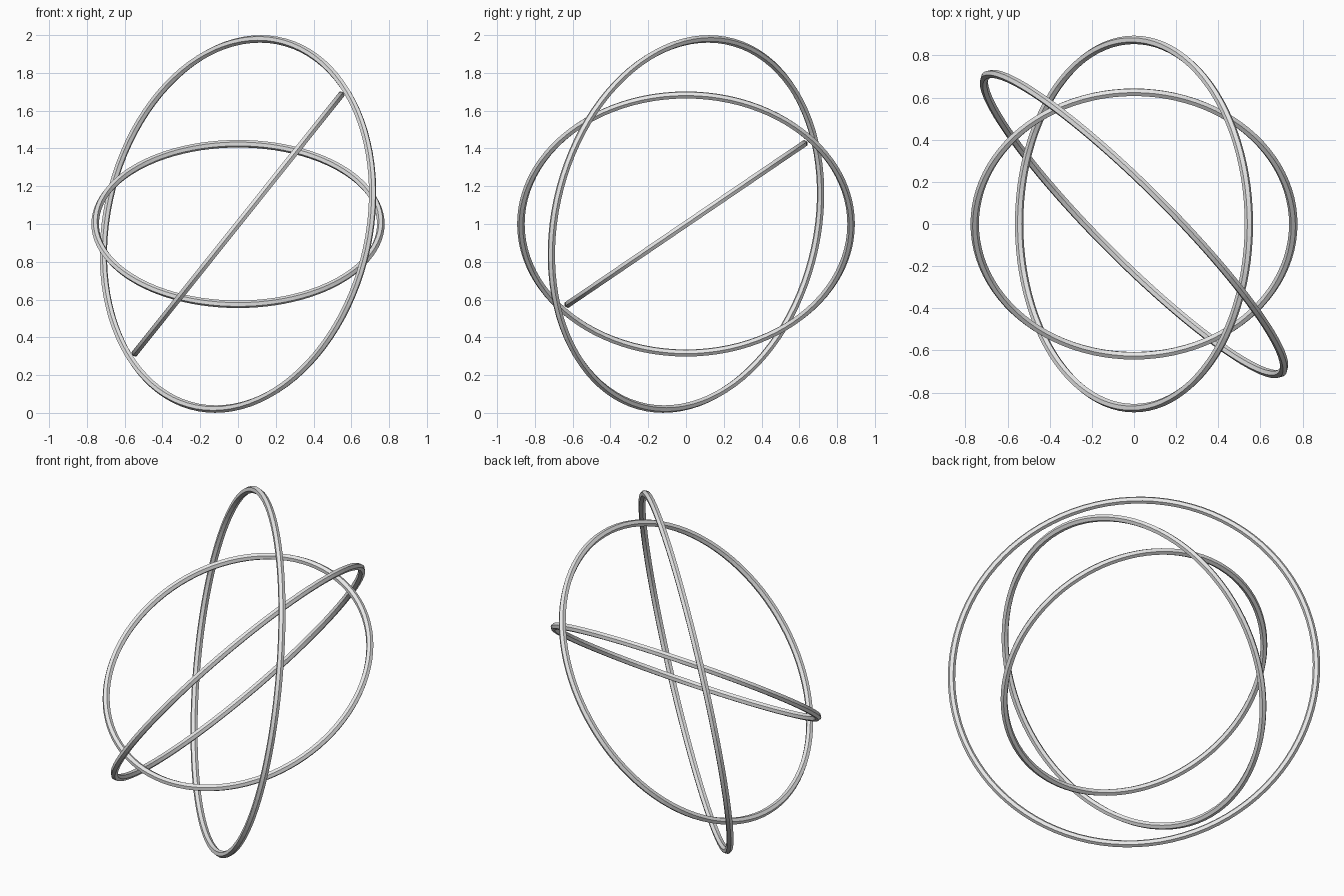
import bpy
from math import radians, sin, cos
from mathutils import Vector

cube = bpy.data.objects.get("Cube")
if cube:
    bpy.data.objects.remove(cube, do_unlink=True)

# Plain light grey metal
grey = bpy.data.materials.new("light_grey_metal")
grey.use_nodes = True
colour = (0.8, 0.8, 0.8, 1)
grey.diffuse_color = colour
grey.node_tree.nodes["Principled BSDF"].inputs["Base Color"].default_value = colour

TUBE = 0.02


def ring(name, radius, normal):
    """Thin six-sided hoop around the shared centre, facing along normal."""
    bpy.ops.mesh.primitive_torus_add(
        major_radius=radius, minor_radius=TUBE,
        major_segments=96, minor_segments=6,
        location=(0, 0, 1),
        rotation=Vector(normal).to_track_quat('Z', 'Y').to_euler())
    hoop = bpy.context.object
    hoop.name = name
    hoop.data.materials.append(grey)
    bpy.ops.object.shade_flat()


# Each hoop is smaller than the last and tilted a different way
lean, tilt, pitch = radians(9.7), radians(51.4), radians(34.2)
side = cos(lean) * cos(radians(45))
ring("outer_ring", 0.994, (side, side, -sin(lean)))
ring("middle_ring", 0.874, (-sin(tilt), 0, cos(tilt)))
ring("inner_ring", 0.756, (0, -sin(pitch), cos(pitch)))
